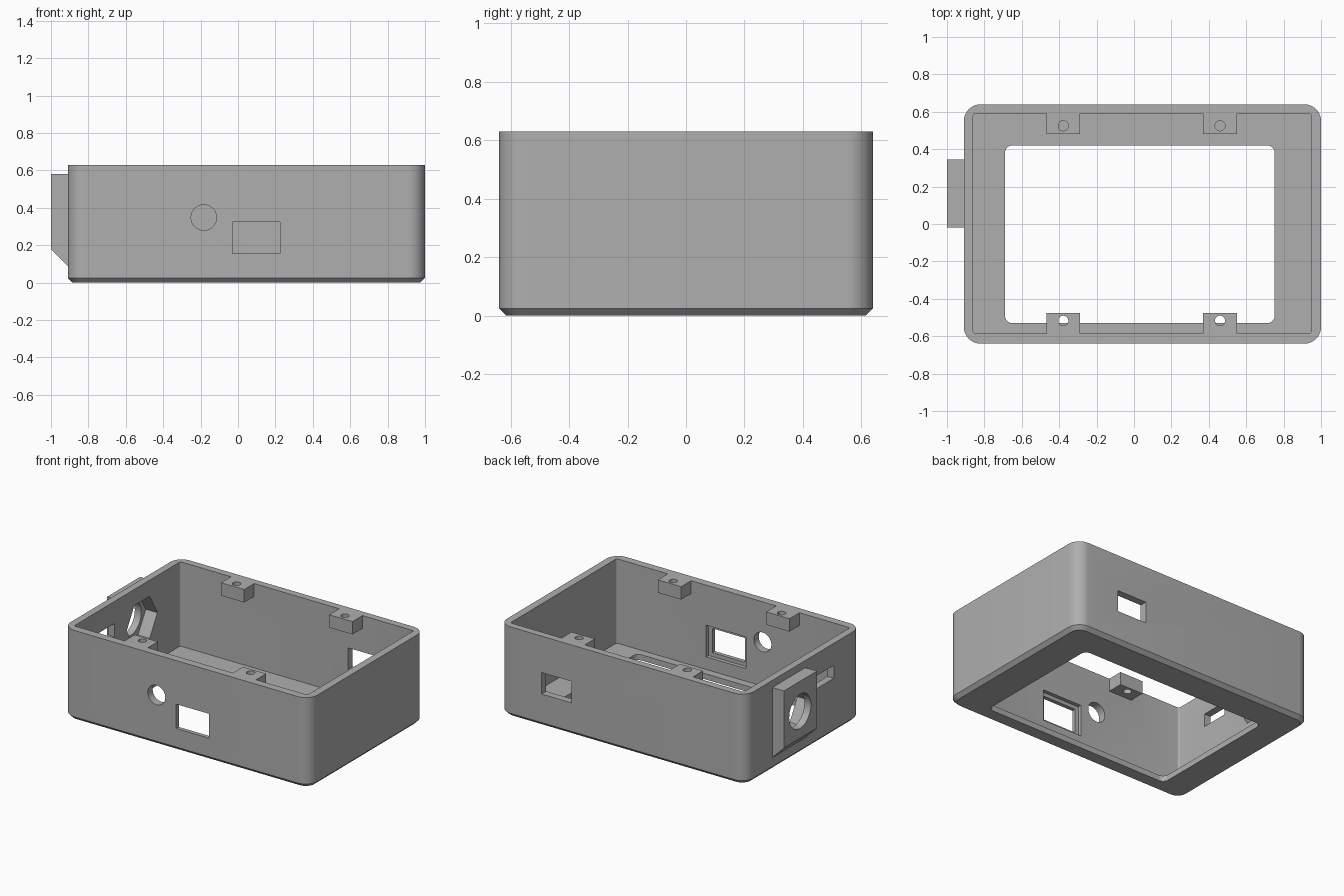
import bpy, bmesh
from math import pi, cos, sin
from mathutils import Matrix

if "Cube" in bpy.data.objects:
    bpy.data.objects.remove(bpy.data.objects["Cube"], do_unlink=True)

grey = bpy.data.materials.new("plain grey")
grey.use_nodes = True
GREY = (0.43, 0.43, 0.43, 1)
grey.diffuse_color = GREY
grey.node_tree.nodes["Principled BSDF"].inputs["Base Color"].default_value = GREY


def finish(name, bm):
    bmesh.ops.recalc_face_normals(bm, faces=bm.faces)
    mesh = bpy.data.meshes.new(name)
    bm.to_mesh(mesh)
    bm.free()
    mesh.materials.append(grey)
    ob = bpy.data.objects.new(name, mesh)
    bpy.context.collection.objects.link(ob)
    return ob


def loft(name, rings):
    """Solid skinned through matching closed rings of points."""
    bm = bmesh.new()
    loops = [[bm.verts.new(p) for p in ring] for ring in rings]
    for a, b in zip(loops, loops[1:]):
        n = len(a)
        for i in range(n):
            j = (i + 1) % n
            bm.faces.new((a[i], a[j], b[j], b[i]))
    bm.faces.new(loops[0])
    bm.faces.new(loops[-1])
    return finish(name, bm)


def rounded(x0, x1, y0, y1, r, z, steps=10):
    """Ring of a rounded rectangle at height z."""
    centres = ((x1 - r, y1 - r), (x0 + r, y1 - r), (x0 + r, y0 + r), (x1 - r, y0 + r))
    return [(cx + r * cos(a), cy + r * sin(a), z)
            for q, (cx, cy) in enumerate(centres)
            for a in [(q + k / steps) * pi / 2 for k in range(steps + 1)]]


def box(name, x0, x1, y0, y1, z0, z1):
    corners = ((x0, y0), (x1, y0), (x1, y1), (x0, y1))
    return loft(name, [[(x, y, z) for x, y in corners] for z in (z0, z1)])


def cylinder(name, centre, radius, depth, axis, sides=40):
    bm = bmesh.new()
    turn = {"X": Matrix.Rotation(pi / 2, 4, "Y"),
            "Y": Matrix.Rotation(pi / 2, 4, "X"), "Z": Matrix()}[axis]
    bmesh.ops.create_cone(bm, cap_ends=True, segments=sides, radius1=radius,
                          radius2=radius, depth=depth,
                          matrix=Matrix.Translation(centre) @ turn)
    return finish(name, bm)


def combine(target, tool, operation):
    mod = target.modifiers.new("combine", "BOOLEAN")
    mod.operation, mod.object, mod.solver = operation, tool, "EXACT"
    bpy.context.view_layer.objects.active = target
    bpy.ops.object.modifier_apply(modifier=mod.name)
    bpy.data.objects.remove(tool, do_unlink=True)


TOP = 0.63
CH = 0.025   # bottom edge chamfer

# Outer shell with rounded corners and chamfered base
case = loft("enclosure_case", [
    rounded(-0.91 + CH, 1 - CH, -0.64 + CH, 0.64 - CH, 0.09 - CH, 0),
    rounded(-0.91, 1, -0.64, 0.64, 0.09, CH),
    rounded(-0.91, 1, -0.64, 0.64, 0.09, TOP)])

# Inner cavity and large opening in the floor
combine(case, loft("cavity", [rounded(-0.86, 0.947, -0.585, 0.59, 0.012, z, 4)
                              for z in (0.04, 0.8)]), "DIFFERENCE")
combine(case, loft("floor_opening", [rounded(-0.69, 0.752, -0.53, 0.42, 0.04, z)
                                     for z in (-0.1, 0.2)]), "DIFFERENCE")

# Connector housing on the side, sloped underneath
side_profile = ((-0.88, 0.06), (-0.91, 0.09), (-1, 0.18), (-1, 0.58), (-0.88, 0.58))
combine(case, loft("connector_housing", [[(x, y, z) for x, z in side_profile]
                                         for y in (-0.02, 0.345)]), "UNION")

# Screw lugs flush with the rim
for x in (-0.378, 0.46):
    for y0, y1, hole_y in ((-0.61, -0.475, -0.517), (0.48, 0.615, 0.525)):
        combine(case, box("lug", x - 0.09, x + 0.09, y0, y1, TOP - 0.09, TOP), "UNION")
        combine(case, cylinder("screw_hole", (x, hole_y, TOP), 0.027, 0.3, "Z", 24),
                "DIFFERENCE")

# Hexagonal nut pocket and round hole through the housing
combine(case, cylinder("nut_pocket", (-0.85, 0.167, 0.37), 0.17, 0.2, "X", 6), "DIFFERENCE")
combine(case, cylinder("round_hole", (-0.95, 0.167, 0.37), 0.12, 0.3, "X"), "DIFFERENCE")

# Wall openings: side slot, back slot, front window with inner step, front hole
for name, size in {
        "side_slot": (-1.1, -0.8, -0.335, -0.14, 0.385, 0.475),
        "back_slot": (0.44, 0.67, 0.5, 0.75, 0.225, 0.375),
        "front_window": (-0.03, 0.225, -0.75, -0.5, 0.155, 0.325),
        "window_step": (-0.056, 0.253, -0.612, -0.5, 0.128, 0.35)}.items():
    combine(case, box(name, *size), "DIFFERENCE")
combine(case, cylinder("front_hole", (-0.183, -0.62, 0.348), 0.068, 0.3, "Y"), "DIFFERENCE")

# Smooth the rounded corners, keep the edges crisp
for ob in bpy.context.selected_objects:
    ob.select_set(False)
case.select_set(True)
bpy.context.view_layer.objects.active = case
bpy.ops.object.shade_smooth_by_angle()
